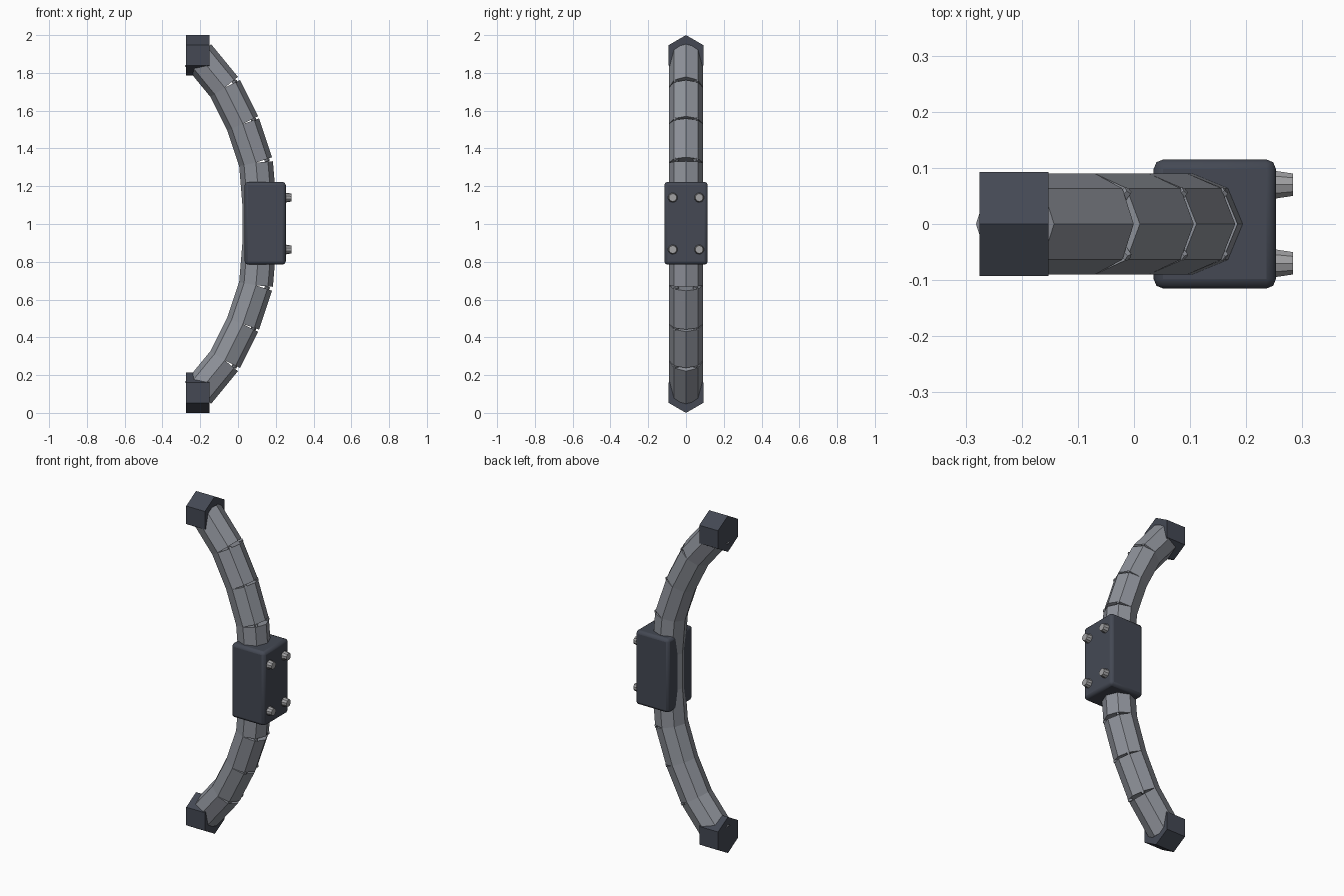
import bpy, math
from mathutils import Vector, Matrix

if "Cube" in bpy.data.objects:
    bpy.data.objects.remove(bpy.data.objects["Cube"])


def material(name, rgb):
    m = bpy.data.materials.new(name)
    m.diffuse_color = (*rgb, 1)
    m.use_nodes = True
    m.node_tree.nodes["Principled BSDF"].inputs["Base Color"].default_value = m.diffuse_color
    return m


steel = material("grey steel", (0.27, 0.285, 0.32))
dark = material("dark metal", (0.058, 0.066, 0.088))
pale = material("pale metal", (0.36, 0.36, 0.37))


def prism(name, a, b, sides, r1, r2, side_dir, mat):
    """Prism or cone from a to b with one corner pointing along side_dir."""
    a, b = Vector(a), Vector(b)
    z = (b - a).normalized()
    x = Vector(side_dir)
    x = (x - x.dot(z) * z).normalized()
    y = z.cross(x)
    bpy.ops.mesh.primitive_cone_add(vertices=sides, radius1=r1, radius2=r2,
                                    depth=(b - a).length)
    o = bpy.context.object
    rot = Matrix((x, y, z)).transposed().to_4x4()
    # primitive corners start on the local y axis
    spin = Matrix.Rotation(-math.pi / 2, 4, 'Z')
    o.data.transform(rot @ spin)
    o.location = (a + b) / 2
    o.name = name
    o.data.materials.append(mat)
    return o


# Curved grip: straight octagonal segments leaving small wedge gaps outside
upper = [(0.113, 1.107), (0.095, 1.325), (0.026, 1.53), (-0.07, 1.722), (-0.212, 1.895)]
path = [(x, 2 - z) for x, z in reversed(upper)] + upper
for i, (p, q) in enumerate(zip(path, path[1:])):
    prism(f"grip_segment_{i + 1}", (p[0], 0, p[1]), (q[0], 0, q[1]),
          8, 0.09, 0.09, (1, 0, 0), steel)

# Small studs beside the outer joints
for x, z in upper[1:4]:
    d = Vector((x + 1.28, 0, z - 1)).normalized()
    for s in (1, -1):
        for zz, sz in ((z, 1), (2 - z, -1)):
            out = Vector((d.x * 0.76, s * 0.65, d.z * 0.76 * sz))
            c = Vector((x, 0, zz))
            prism("joint_stud", c + out * 0.07, c + out * 0.092,
                  5, 0.012, 0.008, (0, 0.2, 1), steel)

# Hexagonal end caps
for name, z in (("top_cap", 1.893), ("bottom_cap", 0.107)):
    prism(name, (-0.275, 0, z), (-0.152, 0, z), 6, 0.107, 0.107, (0, 0, 1), dark)

# Central block
bpy.ops.mesh.primitive_cube_add(size=1, location=(0.144, 0, 1.004))
block = bpy.context.object
block.name = "centre_block"
block.data.transform(Matrix.Diagonal((0.218, 0.23, 0.438, 1)))
block.data.materials.append(dark)
bev = block.modifiers.new("rounded edges", 'BEVEL')
bev.width = 0.017
bev.segments = 2
bpy.ops.object.shade_smooth_by_angle(angle=math.radians(50))

# Tapered pins on the outer face
for y in (-0.07, 0.07):
    for z in (0.865, 1.14):
        prism("pin", (0.245, y, z), (0.283, y, z), 10, 0.027, 0.021, (0, 0, 1), pale)
